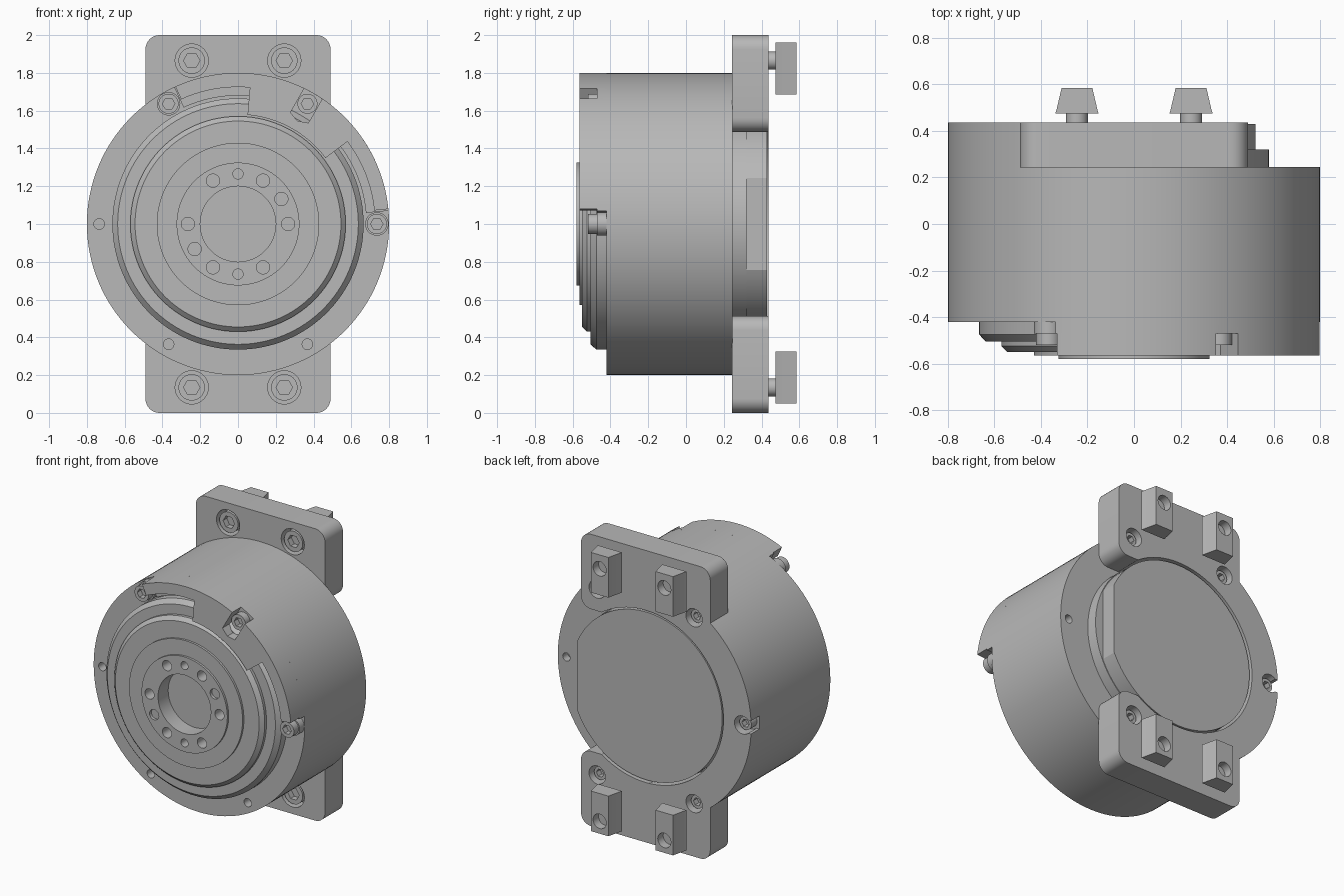
import bpy, bmesh
from math import sin, cos, radians, pi

if "Cube" in bpy.data.objects:
    bpy.data.objects.remove(bpy.data.objects["Cube"], do_unlink=True)

grey = bpy.data.materials.new("machined grey")
grey.use_nodes = True
grey.diffuse_color = (0.48, 0.48, 0.48, 1)
grey.node_tree.nodes["Principled BSDF"].inputs["Base Color"].default_value = (0.48, 0.48, 0.48, 1)

CZ = 1.0        # height of the drum axis
BOLT_R = 0.735  # outer bolt circle


def finish(name, bm):
    bmesh.ops.recalc_face_normals(bm, faces=bm.faces)
    me = bpy.data.meshes.new(name)
    bm.to_mesh(me)
    bm.free()
    me.materials.append(grey)
    ob = bpy.data.objects.new(name, me)
    bpy.context.collection.objects.link(ob)
    return ob


def prism(name, pts, lo, hi, along_z=False):
    """Extrude an (x, z-from-axis) outline along y, or an (x, y) outline along z."""
    bm = bmesh.new()
    face = bm.faces.new([bm.verts.new((a, b, lo) if along_z else (a, lo, b + CZ)) for a, b in pts])
    geo = bmesh.ops.extrude_face_region(bm, geom=[face])["geom"]
    d = hi - lo
    bmesh.ops.translate(bm, vec=(0, 0, d) if along_z else (0, d, 0),
                        verts=[g for g in geo if isinstance(g, bmesh.types.BMVert)])
    return finish(name, bm)


def arc(r, a0, a1, n, x=0, z=0):
    return [(x + r * cos(radians(a0 + (a1 - a0) * i / n)),
             z + r * sin(radians(a0 + (a1 - a0) * i / n))) for i in range(n + 1)]


def cyl(name, x, z, r, y0, y1, n=32):
    return prism(name, arc(r, 0, 360, n, x, z)[:-1], y0, y1)


def revolve(name, profile, n=128):
    """Spin an (r, y) profile around the drum axis."""
    bm = bmesh.new()
    vs = [bm.verts.new((r, y, CZ)) for r, y in profile]
    es = [bm.edges.new(p) for p in zip(vs, vs[1:])]
    bmesh.ops.spin(bm, geom=vs + es, cent=(0, 0, CZ), axis=(0, 1, 0), angle=2 * pi, steps=n)
    bmesh.ops.remove_doubles(bm, verts=bm.verts, dist=1e-4)
    return finish(name, bm)


def rounded(x0, x1, z0, z1, r):
    return (arc(r, 0, 90, 8, x1 - r, z1 - r) + arc(r, 90, 180, 8, x0 + r, z1 - r)
            + arc(r, 180, 270, 8, x0 + r, z0 + r) + arc(r, 270, 360, 8, x1 - r, z0 + r))


def boolean(ob, others, op="DIFFERENCE"):
    for c in others:
        m = ob.modifiers.new("bool", "BOOLEAN")
        m.object, m.operation, m.solver = c, op, "EXACT"
        bpy.context.view_layer.objects.active = ob
        bpy.ops.object.modifier_apply(modifier=m.name)
        bpy.data.objects.remove(c, do_unlink=True)
    return ob


def polar(r, deg):
    return r * cos(radians(deg)), r * sin(radians(deg))


def hole(x, z, r, y0, y1, n=24):
    return cyl("cutter", x, z, r, y0, y1, n)


def screw(name, x, z, r, y_top, y_base):
    """Cap screw head with a hex socket; y_top is the exposed end."""
    head = cyl(name, x, z, r, min(y_top, y_base), max(y_top, y_base))
    s = 1 if y_base > y_top else -1
    ends = sorted((y_top - s * 0.02, y_top + s * 0.04))
    return boolean(head, [hole(x, z, r * 0.62, *ends, n=6)])


# Drum body with its plain dowel holes
body = revolve("drum_body", [(0, -0.42), (0.8, -0.42), (0.8, 0.245), (0, 0.245)])
boolean(body, [hole(*polar(BOLT_R, a), 0.028, -0.5, -0.36) for a in (180, 240, 300)]
        + [hole(BOLT_R, 0, 0.028, 0.19, 0.3)])

# Stepped output hub with a shallow bore
hub = revolve("output_hub", [
    (0, -0.3), (0.665, -0.3), (0.665, -0.475), (0.637, -0.505), (0.57, -0.505), (0.57, -0.525),
    (0.545, -0.55), (0.43, -0.55), (0.43, -0.565), (0.325, -0.565), (0.325, -0.58),
    (0.2, -0.58), (0.2, -0.47), (0, -0.47)])
boolean(hub, [hole(*polar(0.265, a), 0.035, -0.65, -0.5) for a in range(0, 360, 60)]
        + [hole(*polar(0.265, a), 0.027, -0.65, -0.5) for a in (90, 270)]
        + [hole(*polar(0.265, a), 0.035, -0.65, -0.56) for a in (30, 210)])

# Raised guard around the upper front rim, with an inward block and a screw slot
guard = prism("front_guard", arc(0.8, 5.7, 114.5, 48) + arc(0.725, 114.5, 85, 14)
              + arc(0.58, 85, 37, 24) + arc(0.725, 37, 5.7, 14), -0.565, -0.41)
ux, uz = polar(1, 60)
slot = [(ux * r - uz * w, uz * r + ux * w) for r, w in
        ((0.65, -0.055), (0.9, -0.055), (0.9, 0.055), (0.65, 0.055), (0.63, 0))]
boolean(guard, [prism("cutter", slot, -0.65, -0.47)])

# Thin ledge under the guard and the three screws that hold it
prism("guard_ledge", arc(0.8, 5, 115, 48) + arc(0.68, 115, 5, 48), -0.47, -0.41)
for i, a in enumerate((0, 60, 120)):
    x, z = polar(BOLT_R, a)
    cyl(f"guard_screw_seat_{i}", x, z, 0.062, -0.47, -0.41)
    screw(f"guard_screw_{i}", x, z, 0.053, -0.52, -0.46)

# Rear mounting flange: two tabs joined by a half disc on the right side
flange = prism("mounting_flange", arc(0.8, 90, 270, 64), 0.243, 0.437)
boolean(flange, [prism("tab", rounded(-0.49, 0.49, 0.487, 1, 0.075), 0.243, 0.437),
                 prism("tab", rounded(-0.49, 0.49, -1, -0.487, 0.075), 0.243, 0.437)], "UNION")
boolean(flange, [hole(0, 0, 0.59, 0.2, 0.5, 128)])
tab_bolts = [(sx * 0.245, sz * 0.865) for sx in (-1, 1) for sz in (-1, 1)]
rear_bolts = [polar(BOLT_R, a) for a in (60, 120, 180, 240, 300)]
notch = [(-0.735, -0.045), (-0.85, -0.045), (-0.85, 0.045), (-0.735, 0.045)]
boolean(flange, [hole(x, z, 0.088, 0.2, 0.34, 32) for x, z in tab_bolts]
        + [hole(x, z, 0.062, 0.345, 0.5) for x, z in rear_bolts]
        + [prism("cutter", notch, 0.345, 0.5)])

# Rear cover with one flat side, standing on a round step
cyl("rear_cover_step", 0, 0, 0.58, 0.23, 0.32, 128)
prism("rear_cover", arc(0.575, 25, 335, 110), 0.31, 0.43)

# Rear screws in their counterbores
for i, (x, z) in enumerate(rear_bolts):
    screw(f"rear_screw_{i}", x, z, 0.045, 0.405, 0.33)

# Tab bolts with wedge-shaped slot nuts behind
for i, (x, z) in enumerate(tab_bolts):
    screw(f"tab_bolt_{i}", x, z, 0.07, 0.25, 0.36)
    cyl(f"tab_bolt_shank_{i}", x, z, 0.047, 0.35, 0.53)
    inner, outer = (0.685, 0.96) if z > 0 else (-0.95, -0.675)
    nut = prism(f"slot_nut_{i}", [(x - 0.093, 0.475), (x + 0.093, 0.475), (x + 0.088, 0.49),
                                  (x + 0.066, 0.585), (x - 0.066, 0.585), (x - 0.088, 0.49)],
                inner + CZ, outer + CZ, along_z=True)
    boolean(nut, [hole(x, z, 0.05, 0.45, 0.65)])

# Smooth round walls, keep machined edges sharp
bpy.ops.object.select_all(action="DESELECT")
for ob in bpy.context.scene.objects:
    if ob.type == "MESH" and ob.data.materials and ob.data.materials[0] == grey:
        ob.select_set(True)
        bpy.context.view_layer.objects.active = ob
bpy.ops.object.shade_smooth_by_angle(angle=radians(25))
